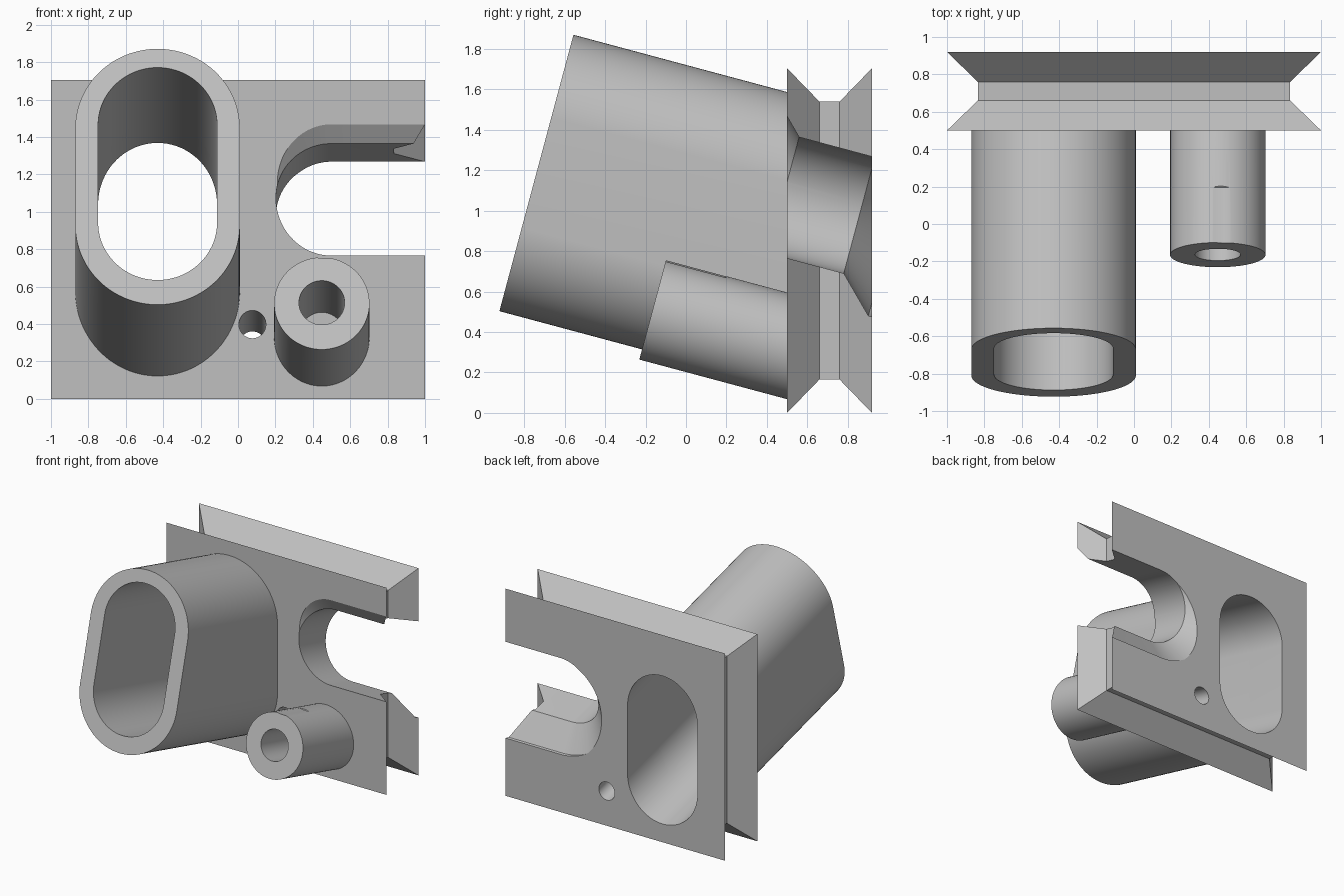
import bpy
import bmesh
from math import radians, sin, cos, pi, copysign

TILT = radians(15)
C, S = cos(TILT), sin(TILT)
SEGMENTS = 96
FRONT, BACK = 0.5, 0.92

cube = bpy.data.objects.get("Cube")
if cube:
    bpy.data.objects.remove(cube, do_unlink=True)

grey = bpy.data.materials.new("light_grey")
grey.use_nodes = True
colour = (0.53, 0.53, 0.53, 1)
grey.diffuse_color = colour
grey.node_tree.nodes["Principled BSDF"].inputs["Base Color"].default_value = colour


def loft(name, rings):
    """Skin a closed solid through rings of equal point count."""
    bm = bmesh.new()
    loops = [[bm.verts.new(p) for p in ring] for ring in rings]
    n = len(loops[0])
    for a, b in zip(loops, loops[1:]):
        for i in range(n):
            j = (i + 1) % n
            bm.faces.new((a[i], a[j], b[j], b[i]))
    bm.faces.new(loops[0])
    bm.faces.new(loops[-1])
    bmesh.ops.recalc_face_normals(bm, faces=bm.faces)
    mesh = bpy.data.meshes.new(name)
    bm.to_mesh(mesh)
    bm.free()
    mesh.materials.append(grey)
    obj = bpy.data.objects.new(name, mesh)
    bpy.context.collection.objects.link(obj)
    return obj


def tilted(name, origin, stations, wide=0, tall=0, end_y=None):
    """Round or oblong bar along the tilted axis; stations are (distance, radius).
    With end_y the last ring is sliced on that upright plane."""
    ox, oy, oz = origin
    rings = []
    for k, (s, r) in enumerate(stations):
        ring = []
        for i in range(SEGMENTS):
            t = 2 * pi * (i + 0.5) / SEGMENTS
            u = r * cos(t) + copysign(wide, cos(t))
            v = r * sin(t) + copysign(tall, sin(t))
            d = s
            if end_y is not None and k == len(stations) - 1:
                d = (end_y - oy - v * S) / C
            ring.append((ox + u, oy + d * C + v * S, oz - d * S + v * C))
        rings.append(ring)
    return loft(name, rings)


def cut(obj, *cutters):
    bpy.context.view_layer.objects.active = obj
    for cutter in cutters:
        mod = obj.modifiers.new("cut", 'BOOLEAN')
        mod.operation = 'DIFFERENCE'
        mod.solver = 'EXACT'
        mod.object = cutter
        bpy.ops.object.modifier_apply(modifier=mod.name)


# Plate with a V groove around its rim
def rectangle(y, inset):
    x, low, high = 1 - inset, inset, 1.705 - inset
    return [(-x, y, low), (x, y, low), (x, y, high), (-x, y, high)]


groove = 0.165
plate = loft("grooved_plate", [
    rectangle(FRONT, 0), rectangle(0.66, groove),
    rectangle(0.76, groove), rectangle(BACK, 0)])

# Tubes leaning up towards the front
oblong_tube = tilted("oblong_tube", (-0.43, -0.74, 1.187),
                     [(0, 0.44), (1, 0.44)], tall=0.268, end_y=0.52)
round_tube = tilted("round_tube", (0.448, -0.165, 0.51),
                    [(0, 0.255), (1, 0.255)], end_y=0.52)

# Bores, pin hole and the open slot with chamfers at both ends
oblong_bore = tilted("oblong_bore_cutter", (-0.43, -0.736, 1.203),
                     [(-0.5, 0.318), (2.5, 0.318)], tall=0.27)
round_bore = tilted("round_bore_cutter", (0.448, -0.165, 0.514),
                    [(-0.3, 0.122), (1.2, 0.122)])
pin_hole = tilted("pin_hole_cutter", (0.077, FRONT, 0.398),
                  [(-0.3, 0.072), (1, 0.072)])
near, far, chamfer, r = -0.018, 0.37, 0.172, 0.297
slot = tilted("slot_cutter", (1.5, FRONT, 1.073), [
    (-1.5, r + chamfer), (near - chamfer, r + chamfer), (near, r),
    (far, r), (far + chamfer, r + chamfer), (1.5, r + chamfer)], wide=1)

cut(plate, oblong_bore, pin_hole, slot)
cut(oblong_tube, oblong_bore)
cut(round_tube, round_bore, slot)

for cutter in (oblong_bore, round_bore, pin_hole, slot):
    bpy.data.objects.remove(cutter, do_unlink=True)

# Smooth the curved walls, keep the edges crisp
for obj in (plate, oblong_tube, round_tube):
    bpy.ops.object.select_all(action='DESELECT')
    obj.select_set(True)
    bpy.context.view_layer.objects.active = obj
    bpy.ops.object.shade_smooth_by_angle(angle=radians(25))
